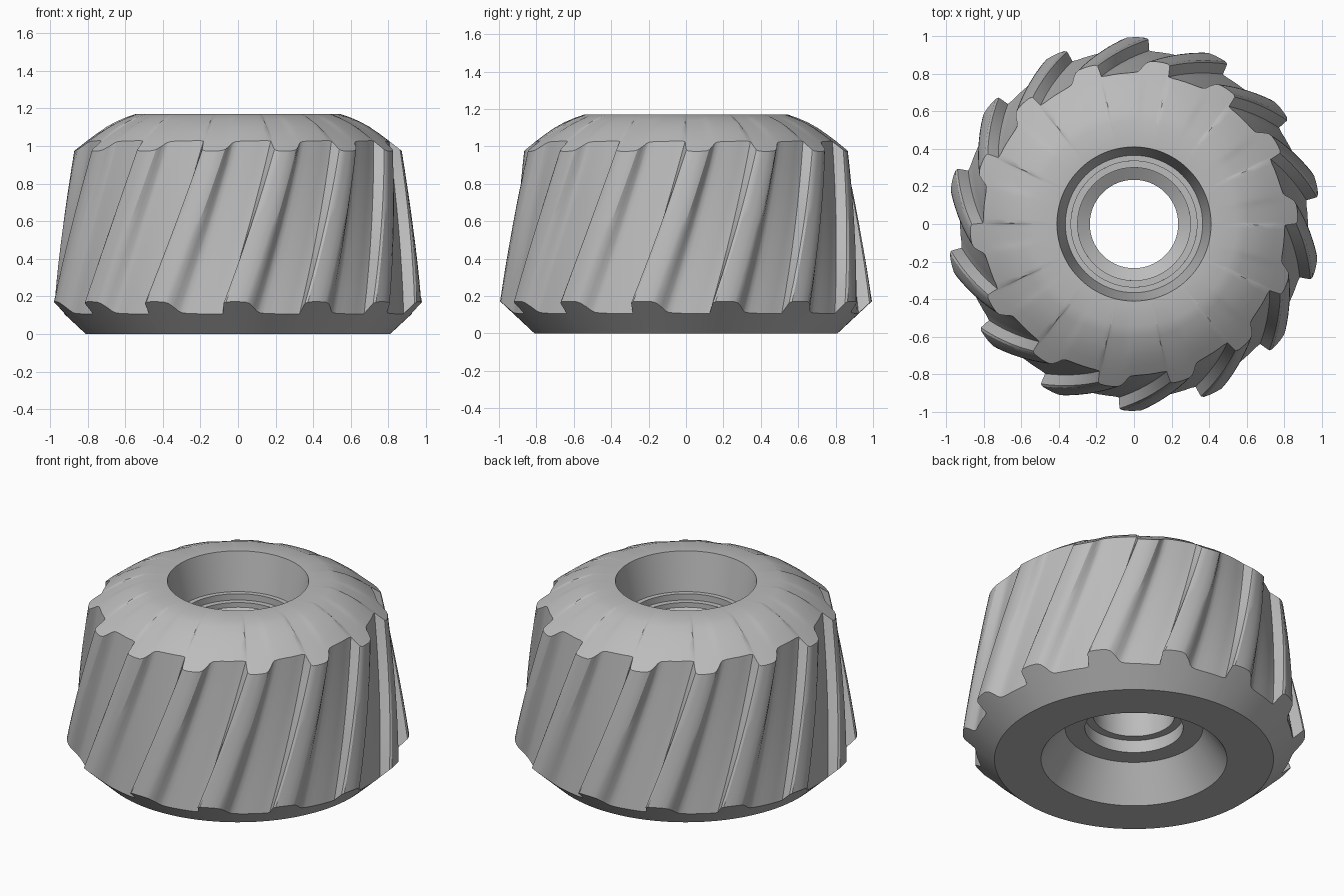
import bpy, bmesh
from math import sin, cos, radians, pi

if "Cube" in bpy.data.objects:
    bpy.data.objects.remove(bpy.data.objects["Cube"], do_unlink=True)

TEETH = 14
PITCH = 2 * pi / TEETH
TWIST = radians(17.5)      # helix from lower to upper edge
PHASE = radians(265)       # steep flank of the front tooth, lower edge
LEVELS = 8                 # rings along the tooth flank

# One tooth and gullet: (degrees from steep flank, depth below the tip)
TOOTH = [(0, .066), (.3, .03), (.5, .008), (1.3, 0), (3, -.002), (5, -.002), (7.2, 0),
         (8.6, .008), (10, .03), (11, .05), (12, .06), (13.5, .064), (16, .066),
         (19, .067), (22, .068), (24, .069)]
COLUMNS = [(PHASE + t * PITCH + radians(a), d) for t in range(TEETH) for a, d in TOOTH]

# Plain rings (radius, height): top dome, stepped bore, bottom recess
DOME = [(.545, 1.17)]
BORE = [(.41, 1.17), (.365, .93), (.335, .93), (.335, .89), (.30, .89), (.30, .86),
        (.235, .82), (.235, .29), (.285, .29), (.285, .21), (.40, .21), (.54, 0), (.81, 0)]


def flank_point(f, depth):
    """Radius and height at fraction f along a flank, ends lying on the cones."""
    r0, z0 = .992 - depth, .17 - depth * .94
    r1, z1 = .87 - depth, .975 + depth * .78
    return r0 + (r1 - r0) * f, z0 + (z1 - z0) * f


def dome_point(f, depth):
    """Slightly bulging arc from the toothed edge to the flat top."""
    r0, z0 = flank_point(1, depth)
    r1, z1 = DOME[0]
    return r0 + (r1 - r0) * f, z0 + (z1 - z0) * f + .018 * sin(pi * f)


bm = bmesh.new()
rings = []


def add_ring(point, turn):
    ring = []
    for angle, depth in COLUMNS:
        r, z = point(depth)
        ring.append(bm.verts.new((r * cos(angle + turn), r * sin(angle + turn), z)))
    rings.append(ring)


# Toothed flanks, dome, then bore back down to the base
for i in range(LEVELS + 1):
    add_ring(lambda d: flank_point(i / LEVELS, d), TWIST * i / LEVELS)
for i in range(1, 6):
    add_ring(lambda d: dome_point(i / 5, d), TWIST)
for i, rz in enumerate(BORE):
    add_ring(lambda d: rz, TWIST * (1 - (i + 1) / len(BORE)))

# Skin neighbouring rings into one closed solid
for lower, upper in zip(rings, rings[1:] + rings[:1]):
    n = len(lower)
    for j in range(n):
        k = (j + 1) % n
        bm.faces.new((lower[j], lower[k], upper[k], upper[j]))
bmesh.ops.recalc_face_normals(bm, faces=bm.faces)

mesh = bpy.data.meshes.new("helical_cutter")
bm.to_mesh(mesh)
bm.free()
cutter = bpy.data.objects.new("helical_cutter", mesh)
bpy.context.collection.objects.link(cutter)

# Single grey metal colour
grey = bpy.data.materials.new("grey_metal")
grey.use_nodes = True
grey.diffuse_color = (.5, .5, .5, 1)
grey.node_tree.nodes["Principled BSDF"].inputs["Base Color"].default_value = (.5, .5, .5, 1)
mesh.materials.append(grey)

bpy.ops.object.select_all(action='DESELECT')
cutter.select_set(True)
bpy.context.view_layer.objects.active = cutter
bpy.ops.object.shade_smooth_by_angle(angle=radians(28))
